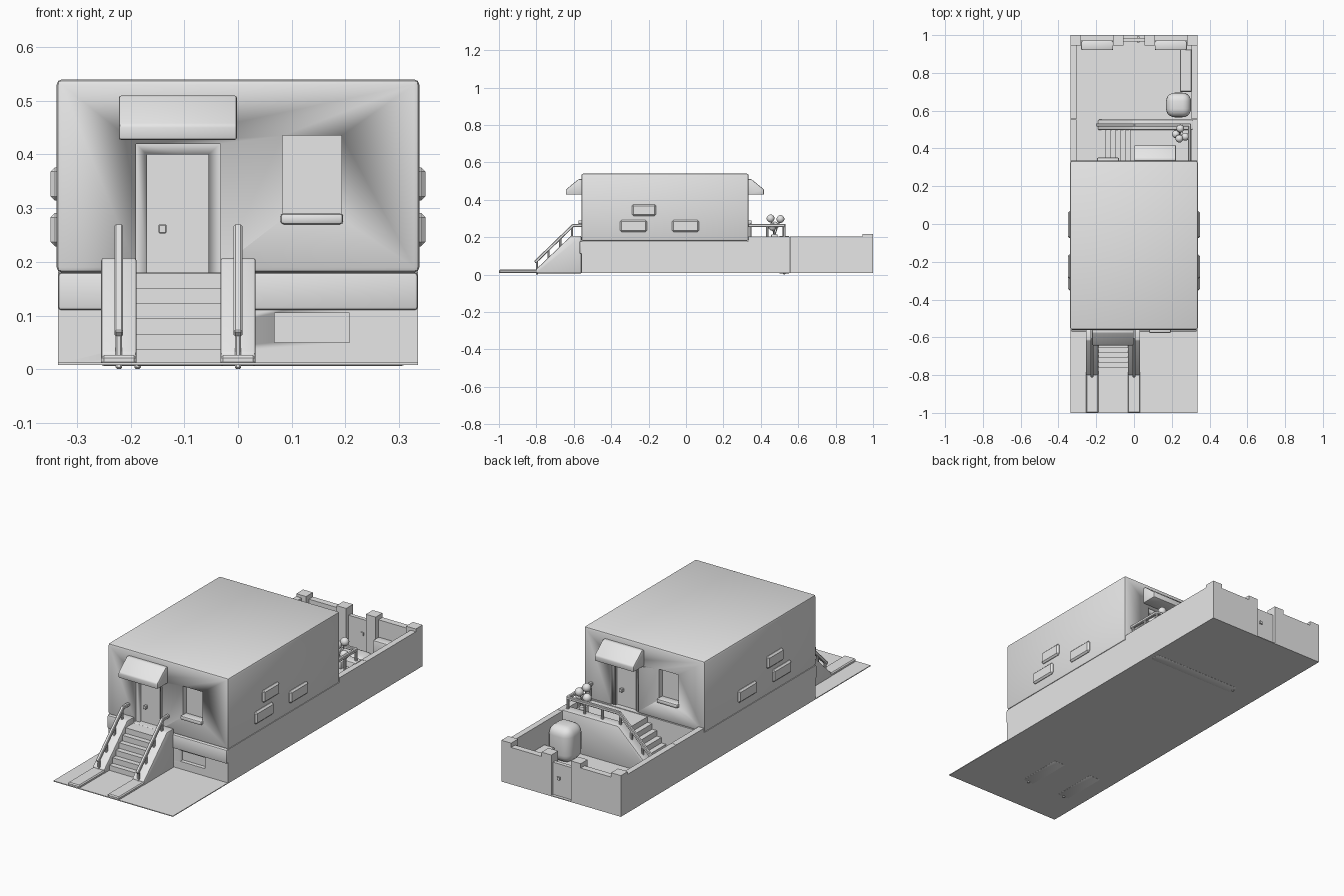
import bpy, bmesh, math
from mathutils import Vector, Matrix

if "Cube" in bpy.data.objects:
    bpy.data.objects.remove(bpy.data.objects["Cube"])

grey = bpy.data.materials.new("plain_grey")
grey.use_nodes = True
grey.diffuse_color = (0.8, 0.8, 0.8, 1)
grey.node_tree.nodes["Principled BSDF"].inputs["Base Color"].default_value = (0.8, 0.8, 0.8, 1)

FRONT, BACK, W = -0.56, 0.335, 0.335
# Half turn about the middle of the house, carrying front parts to the back
HALF_TURN = Matrix.Translation((0, FRONT + BACK, 0)) @ Matrix.Rotation(math.pi, 4, 'Z')
SIDES = (("front", Matrix.Identity(4)), ("back", HALF_TURN))


def finish(name, bm, bevel=0.0, segments=2, turn=None):
    if turn:
        bm.transform(turn)
    bmesh.ops.recalc_face_normals(bm, faces=bm.faces)
    mesh = bpy.data.meshes.new(name)
    bm.to_mesh(mesh)
    bm.free()
    mesh.materials.append(grey)
    ob = bpy.data.objects.new(name, mesh)
    bpy.context.collection.objects.link(ob)
    bpy.ops.object.select_all(action='DESELECT')
    bpy.context.view_layer.objects.active = ob
    ob.select_set(True)
    if bevel:
        mod = ob.modifiers.new("Bevel", 'BEVEL')
        mod.width, mod.segments = bevel, segments
        bpy.ops.object.modifier_apply(modifier=mod.name)
    bpy.ops.object.shade_smooth_by_angle(angle=math.radians(35))
    return ob


def box(name, x, y, z, bevel=0.0, segments=2, turn=None):
    bm = bmesh.new()
    bmesh.ops.create_cube(bm, size=1)
    for v in bm.verts:
        v.co = [(r[0] + r[1]) / 2 + c * (r[1] - r[0]) for c, r in zip(v.co, (x, y, z))]
    return finish(name, bm, bevel, segments, turn)


def prism(name, profile, x, bevel=0.0, turn=None):
    """Extrude a (y, z) profile along x."""
    bm = bmesh.new()
    face = bm.faces.new([bm.verts.new((x[0], y, z)) for y, z in profile])
    new = bmesh.ops.extrude_face_region(bm, geom=[face])["geom"]
    bmesh.ops.translate(bm, vec=(x[1] - x[0], 0, 0),
                        verts=[g for g in new if isinstance(g, bmesh.types.BMVert)])
    return finish(name, bm, bevel, 2, turn)


def cut(target, x, y, z, turn=None):
    cutter = box("cutter", x, y, z, turn=turn)
    cutter.hide_render = True
    bpy.ops.object.select_all(action='DESELECT')
    bpy.context.view_layer.objects.active = target
    target.select_set(True)
    mod = target.modifiers.new("Cut", 'BOOLEAN')
    mod.operation, mod.object, mod.solver = 'DIFFERENCE', cutter, 'EXACT'
    bpy.ops.object.modifier_apply(modifier=mod.name)
    bpy.data.objects.remove(cutter)


def rod(name, a, b, t=0.014, turn=None):
    """Square bar between two points."""
    a, b = Vector(a), Vector(b)
    bm = bmesh.new()
    bmesh.ops.create_cube(bm, size=1)
    rot = (b - a).to_track_quat('Z', 'Y').to_matrix().to_4x4()
    scale = Matrix.Diagonal((t, t, (b - a).length + t * 0.5, 1))
    bm.transform(Matrix.Translation((a + b) / 2) @ rot @ scale)
    return finish(name, bm, 0.003, 1, turn)


def ball(name, centre, radius, stretch=1.0):
    bm = bmesh.new()
    bmesh.ops.create_uvsphere(bm, u_segments=14, v_segments=10, radius=radius)
    bm.transform(Matrix.Translation(centre) @ Matrix.Diagonal((1, 1, stretch, 1)))
    return finish(name, bm)


# Ground and house body
box("ground", (-W, W), (-1, 1), (0.008, 0.012))
base = box("house_base", (-W, W), (FRONT, BACK), (0.01, 0.18))
house = box("house_walls", (-0.338, 0.338), (FRONT, BACK), (0.18, 0.54), 0.01)
cut(base, (0.068, 0.208), (-0.6, FRONT + 0.02), (0.05, 0.105))
box("front_base_band", (-W, W), (FRONT - 0.009, FRONT + 0.01), (0.11, 0.18), 0.006)

# Doors, windows and awnings on both ends
for side, turn in SIDES:
    cut(house, (-0.19, -0.033), (-0.6, FRONT + 0.015), (0.17, 0.42), turn)
    cut(house, (-0.17, -0.055), (-0.6, FRONT + 0.027), (0.17, 0.40), turn)
    cut(house, (0.083, 0.193), (-0.6, FRONT + 0.03), (0.28, 0.435), turn)
    box(side + "_door_handle", (-0.148, -0.133), (FRONT + 0.012, FRONT + 0.03),
        (0.253, 0.27), 0.002, 1, turn)
    box(side + "_window_sill", (0.079, 0.196), (FRONT - 0.016, FRONT + 0.03),
        (0.27, 0.29), 0.006, 2, turn)
    prism(side + "_awning", [(FRONT + 0.005, 0.51), (FRONT - 0.015, 0.51), (FRONT - 0.082, 0.455),
                             (FRONT - 0.082, 0.427), (FRONT + 0.005, 0.427)],
          (-0.222, -0.002), 0.005, turn)

# Raised bricks, mirrored on both long walls
for s, side in ((1, "left"), (-1, "right")):
    for i, (y, z) in enumerate(((-0.225, 0.345), (-0.28, 0.26), (-0.003, 0.26))):
        box(f"{side}_brick_{i + 1}", sorted((s * 0.325, s * 0.349)),
            (y - 0.072, y + 0.072) if i else (y - 0.064, y + 0.064), (z - 0.031, z + 0.031), 0.008, 1)

# Stairs are made facing -y, then turned sideways for the back terrace
STEPS, TOP_Y, RUN, RISE = 6, -0.63, 0.026, 0.028


def stairs(name, x, back, turn=None):
    profile = [(back, 0.01), (back, 0.178)]
    for i in range(STEPS):
        y, z = TOP_Y - i * RUN, 0.178 - i * RISE
        profile += [(y, z), (y, z - RISE)]
    prism(name, profile, x, 0, turn)


def side_wall(name, x, back, turn=None):
    prism(name, [(back, 0.006), (back, 0.207), (-0.615, 0.207), (-0.80, 0.03), (-0.80, 0.006)],
          x, 0.005, turn)


def railing(name, x, back, turn=None):
    rod(name + "_slope", (x, -0.805, 0.068), (x, -0.605, 0.262), 0.016, turn)
    rod(name + "_top", (x, -0.605, 0.262), (x, back, 0.262), 0.016, turn)
    for i, y in enumerate((-0.797, -0.735, -0.672, -0.61)):
        z = 0.262 + (y + 0.605) * 0.97
        rod(f"{name}_post_{i + 1}", (x, y, 0.003 if i == 0 else z - 0.09), (x, y, z), 0.012, turn)


stairs("front_stairs", (-0.19, -0.033), FRONT)
for side, x in (("right", -0.222), ("left", 0.0)):
    side_wall(f"front_{side}_stair_wall", (x - 0.033, x + 0.033), FRONT)
    railing(f"front_{side}_railing", x, FRONT)
    box(f"front_{side}_path_strip", (x - 0.033, x + 0.033), (-1, -0.79), (0.008, 0.026), 0.005, 1)

# Back terrace: landing, stairs down towards -x, outer wall and railing
SIDEWAYS = Matrix.Translation((0.61, 0.525, 0)) @ Matrix.Rotation(-math.pi / 2, 4, 'Z')
stairs("back_stairs", (0.02, 0.188), -0.31, SIDEWAYS)
side_wall("back_stair_wall", (-0.027, 0.027), -0.30, SIDEWAYS)
railing("back_railing", 0.0, -0.315, SIDEWAYS)
rod("terrace_side_rail", (0.295, BACK, 0.262), (0.295, 0.525, 0.262), 0.016)
for i, (x, y) in enumerate(((0.295, 0.525), (0.295, 0.435), (0.295, 0.345), (0.2, 0.525), (0.1, 0.525))):
    rod(f"terrace_post_{i + 1}", (x, y, 0.17), (x, y, 0.262), 0.012)

# Yard walls, corner and gate pillars, gate and benches
for s, side in ((1, "left"), (-1, "right")):
    span = lambda a, b: sorted((s * a, s * b))
    box(f"terrace_{side}_wall", span(0.305, W), (BACK, 0.553), (0.01, 0.203))
    box(f"yard_{side}_wall", span(0.305, W), (0.555, 1), (0.01, 0.203))
    box(f"yard_back_{side}_wall", span(0.06, W), (0.968, 1), (0.01, 0.195))
    box(f"{side}_corner_pillar", span(0.28, W), (0.945, 1), (0.01, 0.217))
    box(f"{side}_gate_pillar", span(0.055, 0.11), (0.945, 1), (0.01, 0.217))
    box(f"yard_{side}_bench", span(0.11, 0.28), (0.92, 0.97), (0.01, 0.11), 0.008)
box("gate", (-0.058, 0.058), (0.965, 0.985), (0.012, 0.175))
box("gate_handle", (0.015, 0.03), (0.96, 0.992), (0.095, 0.11))
box("side_bench", (0.243, 0.305), (0.7, 0.925), (0.01, 0.09), 0.004, 1)

# Rounded bush
box("bush", (0.17, 0.302), (0.565, 0.695), (0.01, 0.19), 0.045, 5)

# Flower pot with round blooms
box("flower_pot", (0.225, 0.26), (0.455, 0.49), (0.178, 0.215), 0.006)
for i, bloom in enumerate(((0.245, 0.505, 0.297), (0.222, 0.475, 0.262),
                           (0.272, 0.462, 0.255), (0.24, 0.452, 0.3))):
    rod(f"flower_stem_{i + 1}", (0.243, 0.472, 0.205), bloom, 0.006)
    ball(f"flower_bloom_{i + 1}", bloom, 0.021)
